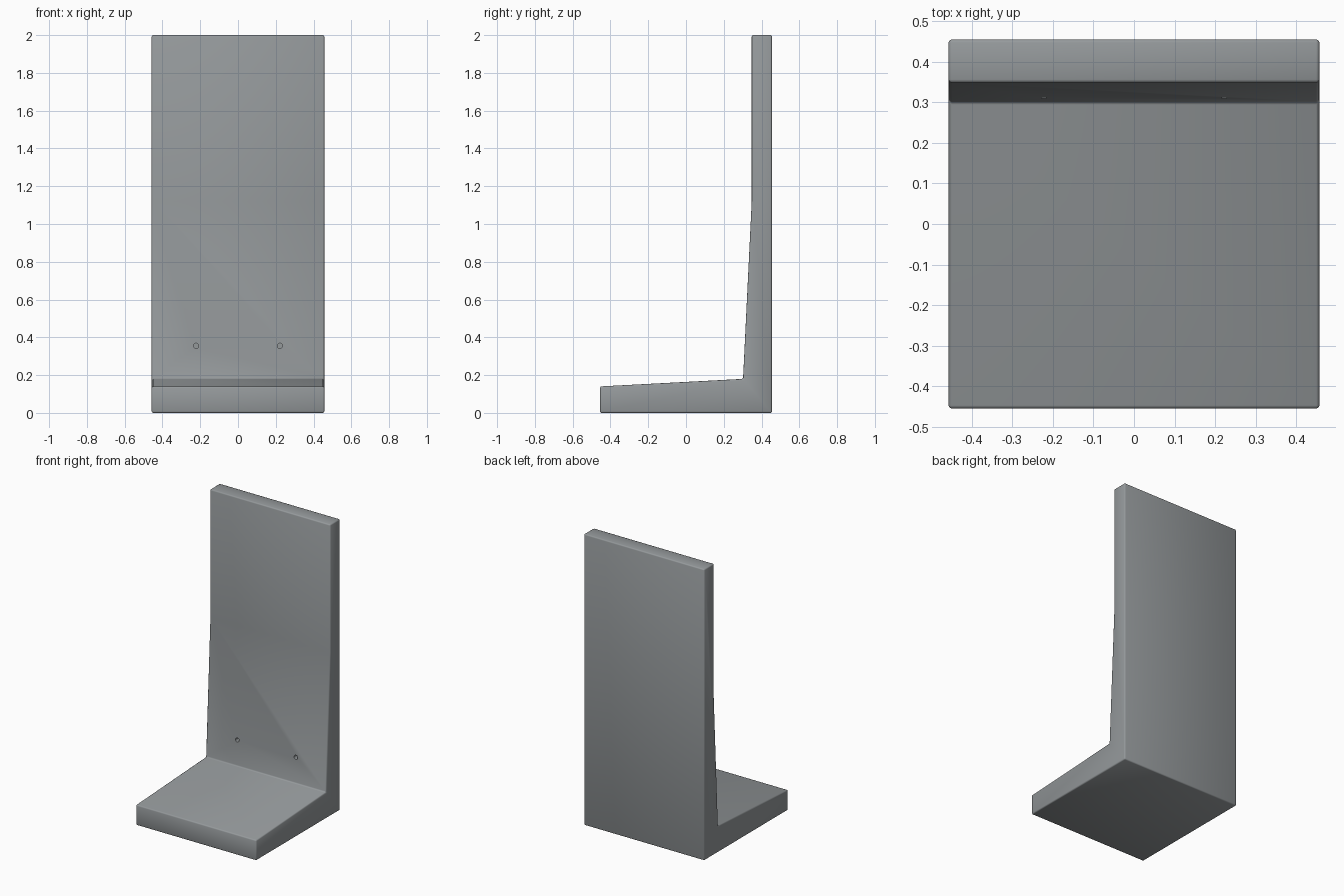
import bpy, bmesh, math

if "Cube" in bpy.data.objects:
    bpy.data.objects.remove(bpy.data.objects["Cube"])

concrete = bpy.data.materials.new("grey concrete")
concrete.diffuse_color = (0.30, 0.32, 0.33, 1)
concrete.use_nodes = True
concrete.node_tree.nodes["Principled BSDF"].inputs["Base Color"].default_value = concrete.diffuse_color

HALF_W = 0.457

# L-shaped side profile (y, z): heel, back, top, tapered face, sloped foot
profile = [(-0.455, 0), (0.455, 0), (0.455, 2), (0.348, 2),
           (0.348, 1.12), (0.302, 0.18), (-0.455, 0.14)]

# Retaining wall: profile extruded across the width
bm = bmesh.new()
face = bm.faces.new([bm.verts.new((-HALF_W, y, z)) for y, z in profile])
ext = bmesh.ops.extrude_face_region(bm, geom=[face])
bmesh.ops.translate(bm, vec=(2 * HALF_W, 0, 0),
                    verts=[v for v in ext["geom"] if isinstance(v, bmesh.types.BMVert)])
bmesh.ops.recalc_face_normals(bm, faces=bm.faces)
mesh = bpy.data.meshes.new("retaining_wall")
bm.to_mesh(mesh)
bm.free()
wall = bpy.data.objects.new("retaining_wall", mesh)
bpy.context.collection.objects.link(wall)
mesh.materials.append(concrete)

# Softened edges
bevel = wall.modifiers.new("soft_edges", "BEVEL")
bevel.width = 0.008
bevel.segments = 2
bevel.limit_method = "ANGLE"
bevel.angle_limit = math.radians(30)

# Two blind lifting holes in the front face of the stem
for side in (-1, 1):
    bpy.ops.mesh.primitive_cylinder_add(vertices=24, radius=0.014, depth=0.10,
                                        location=(side * 0.222, 0.31, 0.355),
                                        rotation=(math.pi / 2, 0, 0))
    cutter = bpy.context.object
    cutter.name = "hole_cutter"
    cutter.data.materials.append(concrete)
    cutter.hide_render = True
    cutter.hide_set(True)
    hole = wall.modifiers.new("hole", "BOOLEAN")
    hole.operation = "DIFFERENCE"
    hole.solver = "EXACT"
    hole.object = cutter

# Smooth shading with sharp edges kept
bpy.ops.object.select_all(action="DESELECT")
wall.select_set(True)
bpy.context.view_layer.objects.active = wall
for name in [m.name for m in wall.modifiers]:
    bpy.ops.object.modifier_apply(modifier=name)
for ob in [o for o in bpy.data.objects if o.name.startswith("hole_cutter")]:
    bpy.data.objects.remove(ob)
bpy.ops.object.shade_smooth_by_angle(angle=math.radians(50))
